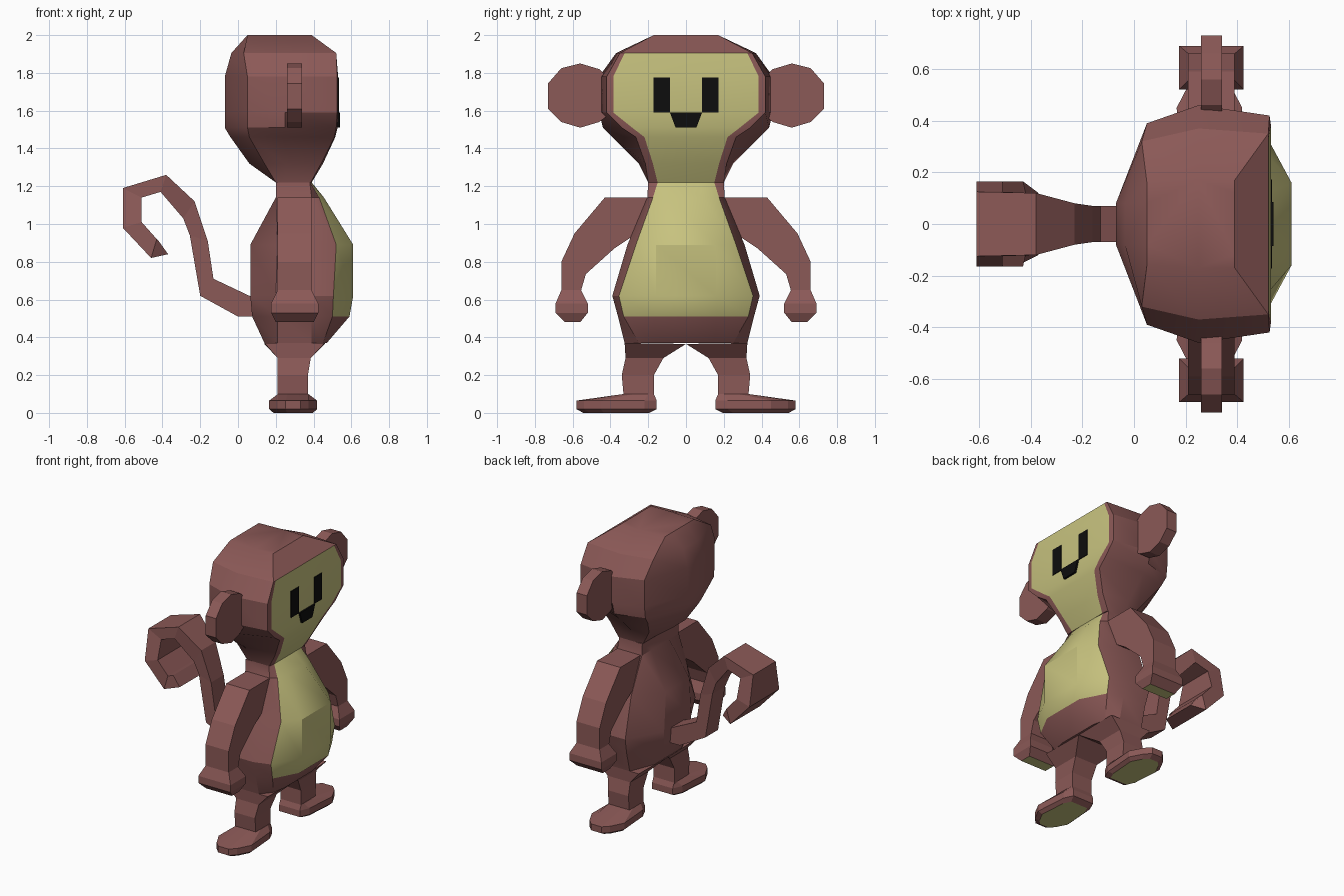
import bpy, bmesh, math

if "Cube" in bpy.data.objects:
    bpy.data.objects.remove(bpy.data.objects["Cube"])

def mat(name, c):
    m = bpy.data.materials.new(name)
    m.diffuse_color = (*c, 1)
    m.use_nodes = True
    m.node_tree.nodes["Principled BSDF"].inputs["Base Color"].default_value = m.diffuse_color
    return m

BROWN = mat("brown_fur", (0.26, 0.1, 0.095))
CREAM = mat("cream", (0.57, 0.54, 0.21))
BLACK = mat("black", (0.004, 0.004, 0.004))

def loft(name, rings, mats=(BROWN, CREAM), cream=lambda i, j: False,
         cream_end=False, mirror=False):
    """Skin a list of equal-count rings of 3D points and cap both ends."""
    bm = bmesh.new()
    vs = [[bm.verts.new(p) for p in r] for r in rings]
    n = len(vs[0])
    for i in range(len(vs) - 1):
        for j in range(n):
            k = (j + 1) % n
            f = bm.faces.new((vs[i][j], vs[i][k], vs[i + 1][k], vs[i + 1][j]))
            f.material_index = int(cream(i, j))
    bm.faces.new(vs[0])
    bm.faces.new(vs[-1]).material_index = int(cream_end)
    bmesh.ops.recalc_face_normals(bm, faces=bm.faces)
    me = bpy.data.meshes.new(name)
    bm.to_mesh(me)
    bm.free()
    for m in mats:
        me.materials.append(m)
    ob = bpy.data.objects.new(name, me)
    bpy.context.collection.objects.link(ob)
    if mirror:
        md = ob.modifiers.new("Mirror", 'MIRROR')
        md.use_axis = (False, True, False)
    return ob

def sym(z, half):
    """Ring at height z from its +y half."""
    return [(x, y, z) for x, y in half] + [(x, -y, z) for x, y in reversed(half)]

def yz_box(a, b, x0, x1):
    """Rectangular section spanning two (y, z) points."""
    return [(x0, *a), (x1, *a), (x1, *b), (x0, *b)]

def xz_box(a, b, h):
    """Rectangular section spanning two (x, z) points, half-width h."""
    return [(a[0], -h, a[1]), (a[0], h, a[1]), (b[0], h, b[1]), (b[0], -h, b[1])]

# torso with cream belly
torso = [
    (1.22, [(.39, .07), (.385, .15), (.38, .2), (.2, .2), (.2, .1)]),
    (1.14, [(.455, .09), (.43, .175), (.39, .205), (.2, .205), (.2, .1)]),
    (.89, [(.61, .16), (.52, .265), (.39, .31), (.21, .31), (.065, .13)]),
    (.62, [(.61, .16), (.505, .355), (.39, .39), (.2, .39), (.065, .15)]),
    (.51, [(.59, .16), (.5, .33), (.39, .36), (.21, .36), (.075, .14)]),
    (.37, [(.47, .15), (.45, .25), (.39, .325), (.21, .325), (.14, .15)]),
]
smooth = [loft("torso", [sym(*r) for r in torso],
               cream=lambda i, j: i < 4 and j in (0, 8, 9))]

# head with flat cream face
head = [
    (2.0, [(.39, .12), (.39, .17), (.25, .17), (.05, .16), (.05, .08)]),
    (1.905, [(.52, .325), (.52, .35), (.25, .37), (.03, .32), (-.035, .08)]),
    (1.78, [(.53, .385), (.525, .42), (.25, .46), (.05, .39), (-.07, .08)]),
    (1.59, [(.53, .385), (.525, .42), (.25, .46), (.05, .39), (-.07, .08)]),
    (1.51, [(.527, .285), (.52, .34), (.25, .44), (.05, .38), (-.07, .08)]),
    (1.46, [(.515, .22), (.51, .265), (.25, .39), (.06, .34), (-.04, .08)]),
    (1.32, [(.45, .175), (.44, .215), (.25, .25), (.14, .21), (.06, .08)]),
    (1.22, [(.39, .15), (.385, .2), (.25, .2), (.2, .19), (.2, .08)]),
]
smooth.append(loft("head", [sym(*r) for r in head],
                   cream=lambda i, j: i > 0 and j == 9))

# ears
ear = [(.42, 1.57), (.46, 1.54), (.56, 1.51), (.66, 1.54), (.73, 1.61),
       (.73, 1.745), (.66, 1.825), (.56, 1.85), (.46, 1.82), (.42, 1.78)]
loft("ears", [[(x, *p) for p in ear] for x in (.26, .34)], mirror=True)

# arms ending in fists with cream palms
arm = [((.15, 1.14), (.15, .97), .21, .39), ((.43, 1.14), (.26, .95), .21, .39),
       ((.59, .95), (.38, .87), .21, .39), ((.66, .8), (.53, .735), .21, .39),
       ((.66, .65), (.555, .65), .21, .39), ((.69, .58), (.52, .58), .175, .425),
       ((.69, .53), (.52, .53), .175, .425), ((.64, .48), (.56, .48), .2, .4)]
loft("arms", [yz_box(*s) for s in arm], cream_end=True, mirror=True)

# legs
leg = [((.325, .37), (.0, .365), .14, .46), ((.32, .29), (.12, .29), .21, .385),
       ((.34, .2), (.17, .2), .21, .37), ((.33, .09), (.17, .09), .21, .37)]
loft("legs", [yz_box(*s) for s in leg], mirror=True)

# feet pointing outward, cream soles
CX = .292
def foot_ring(half, z, k=1):
    pts = [(d * k, .38 + (y - .38) * k) for d, y in half]
    return ([(CX + d, y, z) for d, y in pts]
            + [(CX - d, y, z) for d, y in reversed(pts)])

ankle = [(.08, .17), (.08, .2), (.08, .28), (.08, .33), (.03, .33)]
sole = [(.08, .155), (.11, .22), (.127, .45), (.08, .54), (.04, .58)]
loft("feet", [foot_ring(ankle, .1), foot_ring(sole, .065),
              foot_ring(sole, .02), foot_ring(sole, 0, .82)],
     cream_end=True, mirror=True)

# curled tail, widening to the tip
tail = [((.15, .51), (.15, .62), .07), ((0, .51), (.06, .62), .07),
        ((-.2, .62), (-.13, .71), .07), ((-.255, .94), (-.16, .91), .07),
        ((-.29, 1.03), (-.23, 1.12), .08), ((-.41, 1.17), (-.38, 1.26), .12),
        ((-.51, 1.14), (-.61, 1.19), .125), ((-.51, 1.01), (-.61, .98), .165),
        ((-.43, .92), (-.46, .82), .165), ((-.42, .91), (-.37, .84), .12)]
loft("tail", [xz_box(*s) for s in tail])

# eyes and mouth
eye = [(.085, 1.59), (.172, 1.59), (.172, 1.775), (.085, 1.775)]
loft("eyes", [[(x, *p) for p in eye] for x in (.5, .535)], (BLACK,), mirror=True)
mouth = [(-.085, 1.59), (-.055, 1.51), (.055, 1.51), (.085, 1.59)]
loft("mouth", [[(x, *p) for p in mouth] for x in (.5, .541)], (BLACK,))

# soften the torso and head only across shallow edges
for ob in smooth:
    ob.select_set(True)
bpy.context.view_layer.objects.active = smooth[0]
bpy.ops.object.shade_smooth_by_angle(angle=math.radians(30))
